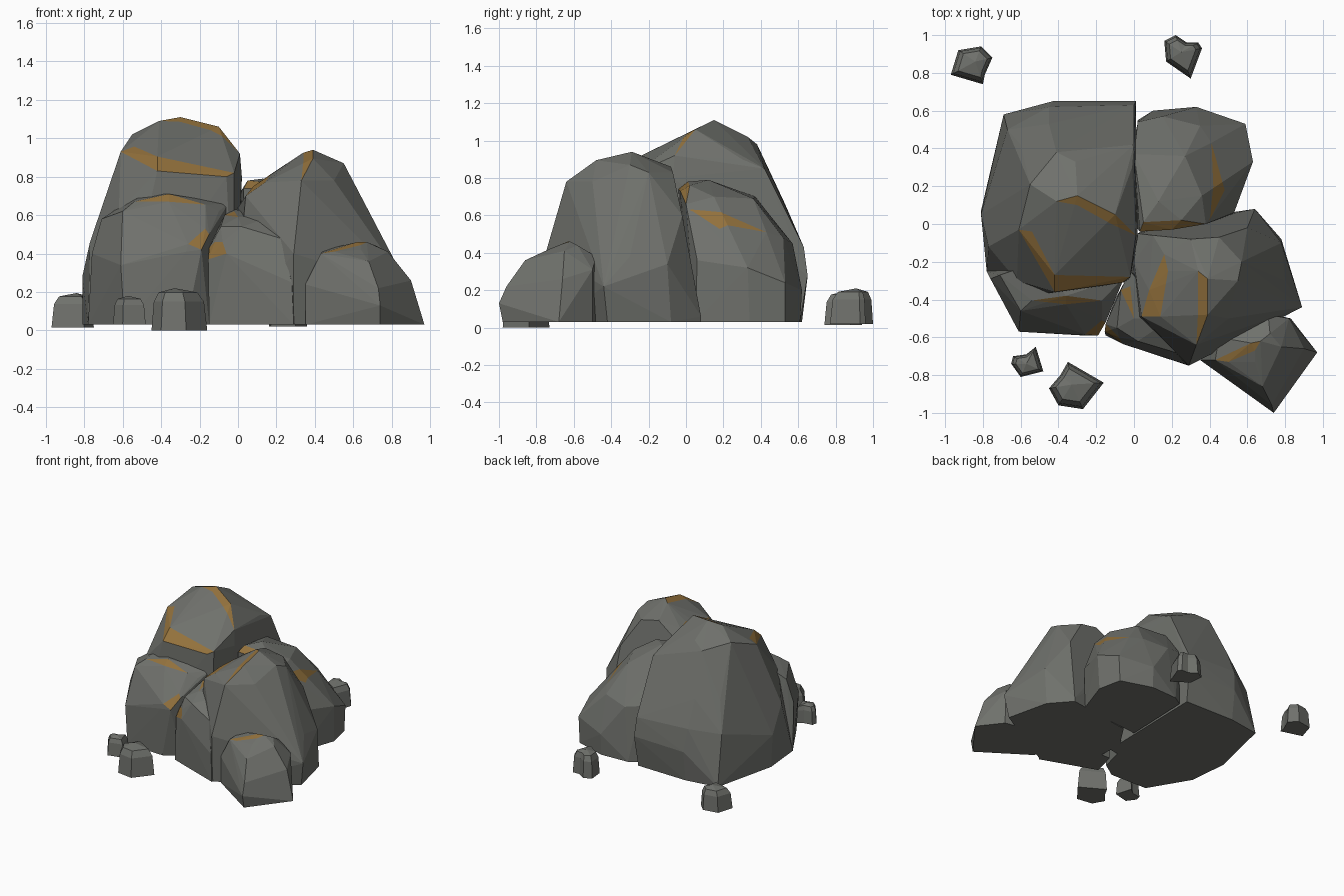
import bpy, bmesh
from mathutils import Vector


def material(name, rgb):
    m = bpy.data.materials.new(name)
    m.diffuse_color = (*rgb, 1)
    return m


STONE = material("stone", (0.16, 0.165, 0.15))
ORE = material("ore", (0.29, 0.165, 0.045))


def inside(p, poly):
    hit = False
    for a, b in zip(poly, poly[1:] + poly[:1]):
        if (a[1] > p.y) != (b[1] > p.y):
            if p.x < (b[0] - a[0]) * (p.y - a[1]) / (b[1] - a[1]) + a[0]:
                hit = not hit
    return hit


def finish(name, bm):
    bmesh.ops.recalc_face_normals(bm, faces=bm.faces[:])
    me = bpy.data.meshes.new(name)
    bm.to_mesh(me)
    bm.free()
    me.materials.append(STONE)
    me.materials.append(ORE)
    ob = bpy.data.objects.new(name, me)
    bpy.context.collection.objects.link(ob)


def rock(name, base, body, veins=()):
    """Hull of a flat footprint and upper corners; vein outlines are cut in and coloured."""
    pts = [(x, y, 0.03) for x, y in base] + list(body)
    for v in veins:
        pts += v
    bm = bmesh.new()
    for p in pts:
        bm.verts.new(p)
    bmesh.ops.convex_hull(bm, input=bm.verts[:])
    loose = [v for v in bm.verts if not v.link_faces]
    bmesh.ops.delete(bm, geom=loose, context='VERTS')
    bmesh.ops.recalc_face_normals(bm, faces=bm.faces[:])
    for v in veins:
        for a, b in zip(v, v[1:] + v[:1]):
            no = Vector((b[1] - a[1], a[0] - b[0], 0))
            bmesh.ops.bisect_plane(bm, geom=bm.verts[:] + bm.edges[:] + bm.faces[:],
                                   dist=1e-5, plane_co=Vector(a), plane_no=no.normalized())
    for f in bm.faces:
        c = f.calc_center_median()
        if f.normal.z > 0.02 and any(inside(c, v) for v in veins):
            f.material_index = 1
    bmesh.ops.dissolve_limit(bm, angle_limit=0.03, verts=bm.verts[:],
                             edges=bm.edges[:], delimit={'MATERIAL'})
    finish(name, bm)


def pebble(name, outline, z0, h, top):
    """Small tapered stone with a notched outline and an off-centre crown."""
    bm = bmesh.new()
    n = len(outline)
    rings = []
    for z, s in ((z0, 1), (z0 + 0.68 * h, 0.9), (z0 + 0.9 * h, 0.7)):
        rings.append([bm.verts.new((top[0] + (x - top[0]) * s, top[1] + (y - top[1]) * s, z))
                      for x, y in outline])
    for lo, hi in zip(rings, rings[1:]):
        for i in range(n):
            j = (i + 1) % n
            bm.faces.new((lo[i], lo[j], hi[j], hi[i]))
    tip = bm.verts.new((top[0], top[1], z0 + h))
    for i in range(n):
        bm.faces.new((rings[-1][i], rings[-1][(i + 1) % n], tip))
    bm.faces.new(rings[0][::-1])
    finish(name, bm)


# Tall boulder, back left
rock("tall_boulder",
     [(-.69, .58), (-.43, .62), (0, .61), (-.81, .07), (-.78, -.25), (-.6, -.4), (-.02, -.3)],
     [(-.43, .65, .27), (.01, .65, .28), (-.81, .05, .28), (-.77, -.12, .46),
      (-.55, .21, 1.02), (-.41, .38, .98), (-.31, .33, 1.02), (.02, -.07, .8),
      (-.01, .3, .9), (0, .42, .85), (0, .63, .43), (-.62, -.3, .62),
      (-.45, .62, .45), (-.45, .53, .66), (-.67, .5, .42), (-.6, .42, .65)],
     [[(-.41, .12, 1.09), (-.3, .15, 1.11), (-.1, .05, 1.06), (.01, -.06, .92),
       (-.12, .0, 1.0), (-.3, .1, 1.085)],
      [(-.61, -.03, .93), (-.54, -.04, .945), (-.42, -.27, .905), (-.02, -.28, .82),
       (-.06, -.31, .8), (-.42, -.36, .83)]])

# Low shelf boulder, front left
rock("shelf_boulder",
     [(-.78, -.25), (-.59, -.57), (-.27, -.58), (-.15, -.5), (-.1, -.3), (-.6, -.15)],
     [(-.61, -.57, .34), (-.27, -.59, .41), (-.76, -.29, .4), (-.6, -.46, .62),
      (-.71, -.27, .58), (-.1, -.37, .62), (-.05, -.28, .66), (-.5, -.2, .72)],
     [[(-.54, -.405, .67), (-.36, -.38, .71), (-.17, -.405, .655), (-.36, -.425, .67)],
      [(-.26, -.585, .45), (-.17, -.51, .53), (-.15, -.52, .5), (-.19, -.59, .42)]])

# Wide boulder, front right
rock("wide_boulder",
     [(-.02, -.5), (.29, -.74), (.37, -.7), (.86, -.42), (.78, -.08), (.64, .08),
      (.1, 0), (-.03, -.2)],
     [(.29, -.75, .4), (.89, -.44, .22), (.8, -.3, .38), (.78, -.1, .34), (.64, .08, .06),
      (.55, -.3, .87), (.57, -.2, .83), (.45, -.07, .83), (.3, -.08, .86), (.1, -.06, .73),
      (.64, -.28, .69), (.6, -.02, .6), (.5, -.5, .78), (0, -.2, .64), (.02, -.05, .6)],
     [[(.34, -.25, .925), (.39, -.29, .94), (.39, -.48, .895), (.33, -.64, .78),
       (.34, -.45, .87)],
      [(.16, -.16, .8), (.18, -.25, .82), (.14, -.49, .77), (.04, -.49, .7), (.08, -.35, .75)]])

# Front chunk between the shelf and the wide boulder
rock("front_chunk",
     [(-.15, -.59), (.29, -.75), (.33, -.6), (-.1, -.4), (.2, -.4)],
     [(.28, -.745, .25), (.22, -.68, .48), (.2, -.5, .6), (-.09, -.55, .54), (.02, -.62, .54),
      (-.02, -.25, .63)],
     [[(-.15, -.53, .43), (-.155, -.57, .37), (-.06, -.635, .4), (-.08, -.6, .46)],
      [(-.07, -.35, .6), (-.02, -.33, .62), (0, -.5, .59)]])

# Back right boulder
rock("back_boulder",
     [(.02, .55), (.1, .6), (.33, .61), (.58, .53), (.62, .34), (.52, .05), (0, 0)],
     [(.33, .62, .2), (.59, .53, .24), (.63, .33, .32), (.53, .06, .36), (0, .37, .7),
      (.13, .12, .79), (.27, .36, .69), (.36, .15, .7), (.15, .57, .45), (.02, .54, .48),
      (.35, .52, .48)],
     [[(.41, .43, .51), (.48, .18, .49), (.4, .02, .5), (.42, .2, .58)],
      [(.03, -.04, .74), (.05, .01, .78), (.25, .02, .76), (.38, 0, .66), (.2, -.03, .73)]])

# Small corner boulder, front right
rock("corner_boulder",
     [(.35, -.72), (.5, -.8), (.74, -.98), (.97, -.68), (.83, -.5), (.6, -.45)],
     [(.35, -.72, .24), (.74, -1.0, .13), (.73, -.96, .22), (.9, -.66, .26), (.82, -.5, .31),
      (.72, -.58, .44), (.78, -.65, .41), (.64, -.73, .42), (.71, -.48, .38),
      (.68, -.86, .36), (.45, -.6, .42)],
     [[(.43, -.72, .40), (.62, -.63, .46), (.67, -.62, .46), (.64, -.67, .445), (.5, -.73, .41)]])

# Loose pebbles
pebble("pebble_back_left",
       [(-.97, .79), (-.8, .74), (-.79, .79), (-.75, .88), (-.81, .94), (-.93, .92)],
       .015, .18, (-.84, .86))
pebble("pebble_back_right",
       [(.17, .86), (.3, .77), (.36, .93), (.34, .96), (.28, .96), (.22, 1.0), (.16, .97)],
       .02, .19, (.25, .91))
pebble("pebble_front",
       [(-.45, -.87), (-.4, -.96), (-.27, -.98), (-.16, -.84), (-.35, -.73), (-.39, -.8)],
       0, .22, (-.33, -.85))
pebble("pebble_front_small",
       [(-.65, -.74), (-.6, -.81), (-.48, -.78), (-.52, -.65), (-.57, -.69), (-.64, -.7)],
       .03, .15, (-.57, -.74))
